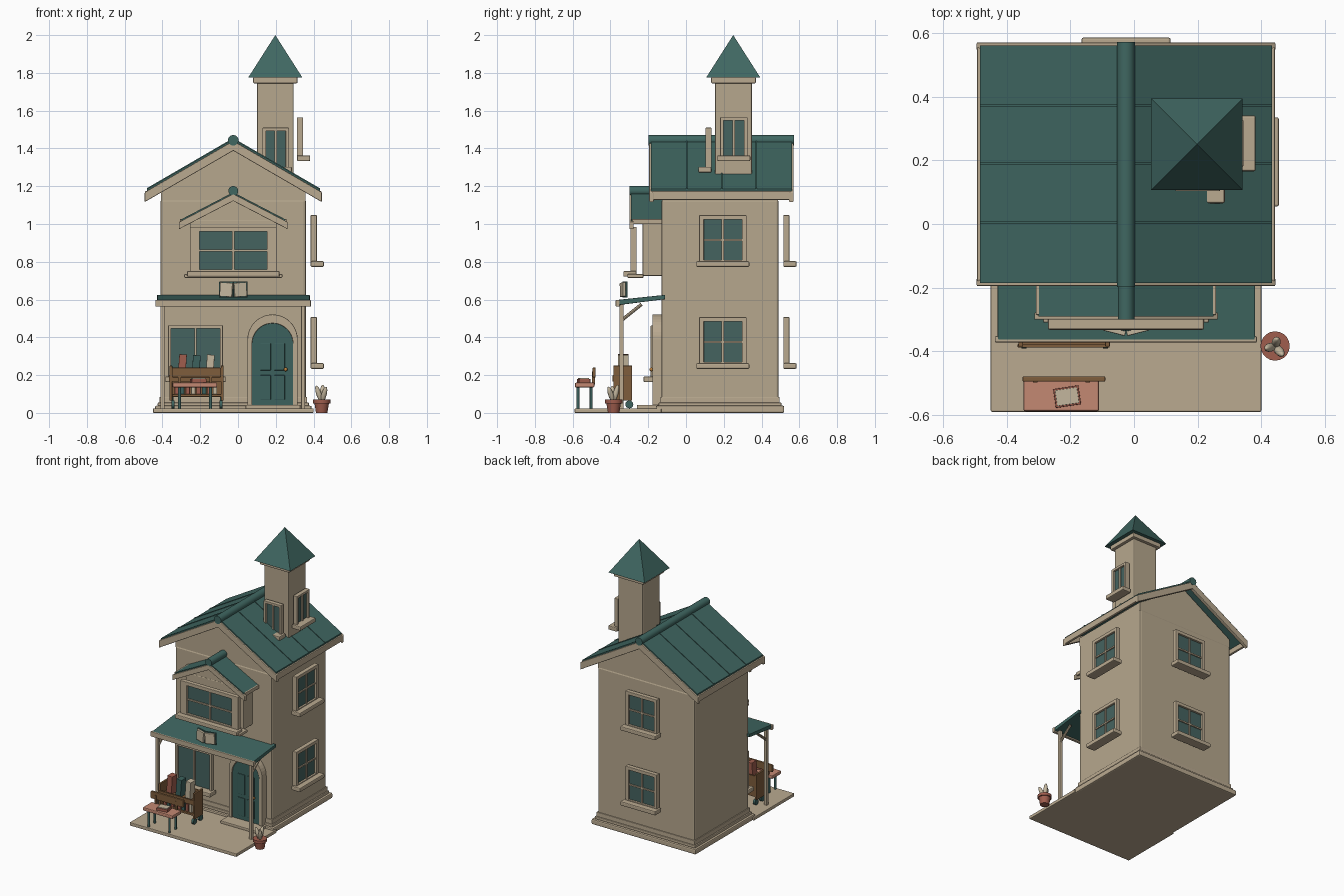
import bpy, bmesh, math
from mathutils import Vector, Matrix

cube = bpy.data.objects.get("Cube")
if cube:
    bpy.data.objects.remove(cube, do_unlink=True)


def material(name, rgb):
    m = bpy.data.materials.new(name)
    m.use_nodes = True
    m.diffuse_color = (*rgb, 1)
    m.node_tree.nodes["Principled BSDF"].inputs["Base Color"].default_value = (*rgb, 1)
    return m


WALL = material("warm beige", (0.47, 0.39, 0.27))
TRIM = material("sand trim", (0.49, 0.40, 0.28))
ROOF = material("roof teal", (0.05, 0.135, 0.12))
GLASS = material("window teal", (0.06, 0.125, 0.115))
DOOR = material("door teal", (0.045, 0.12, 0.11))
WOOD = material("brown wood", (0.21, 0.11, 0.045))
PINK = material("salmon", (0.55, 0.25, 0.17))
CLAY = material("terracotta", (0.35, 0.11, 0.075))
PAGE = material("cream", (0.55, 0.47, 0.34))
BRASS = material("brass", (0.5, 0.22, 0.05))


def finish(name, bm, mat, bevel=0, smooth=False):
    bmesh.ops.recalc_face_normals(bm, faces=bm.faces)
    me = bpy.data.meshes.new(name)
    bm.to_mesh(me)
    bm.free()
    ob = bpy.data.objects.new(name, me)
    bpy.context.collection.objects.link(ob)
    me.materials.append(mat)
    for p in me.polygons:
        p.use_smooth = smooth
    if bevel:
        mod = ob.modifiers.new("soft edges", "BEVEL")
        mod.width, mod.segments = bevel, 2
    return ob


def box(name, x, y, z, mat, bevel=0.003, rot=None):
    """Box from (min, max) ranges, optionally rotated about its centre."""
    bm = bmesh.new()
    bmesh.ops.create_cube(bm, size=1)
    bmesh.ops.scale(bm, vec=(x[1] - x[0], y[1] - y[0], z[1] - z[0]), verts=bm.verts)
    ob = finish(name, bm, mat, bevel)
    ob.location = [sum(r) / 2 for r in (x, y, z)]
    if rot:
        ob.rotation_euler = rot
    return ob


def prism(name, pts, start, end, mat, axis="Y", bevel=0):
    """Extrude a side profile along X (y, z points) or Y (x, z points)."""
    bm = bmesh.new()
    place = (lambda a, b: (a, start, b)) if axis == "Y" else (lambda a, b: (start, a, b))
    face = bm.faces.new([bm.verts.new(place(*p)) for p in pts])
    new = bmesh.ops.extrude_face_region(bm, geom=[face])["geom"]
    d = end - start
    bmesh.ops.translate(bm, vec=(0, d, 0) if axis == "Y" else (d, 0, 0),
                        verts=[v for v in new if isinstance(v, bmesh.types.BMVert)])
    return finish(name, bm, mat, bevel)


def rod(name, a, b, r1, r2, mat, sides=20):
    """Cylinder or cone between two points."""
    a, b = Vector(a), Vector(b)
    bm = bmesh.new()
    turn = (b - a).to_track_quat("Z", "Y").to_matrix().to_4x4()
    bmesh.ops.create_cone(bm, cap_ends=True, segments=sides, radius1=r1, radius2=r2,
                          depth=(b - a).length, matrix=Matrix.Translation((a + b) / 2) @ turn)
    ob = finish(name, bm, mat)
    if sides > 8:
        for p in ob.data.polygons:
            p.use_smooth = len(p.vertices) == 4
    return ob


def ball(name, loc, scale, mat, rot=(0, 0, 0)):
    bm = bmesh.new()
    bmesh.ops.create_uvsphere(bm, u_segments=16, v_segments=10, radius=1)
    ob = finish(name, bm, mat, smooth=True)
    ob.location, ob.scale, ob.rotation_euler = loc, scale, rot
    return ob


def chevron(half, apex, thick, slope):
    e = apex - half * slope
    return [(MID - half, e), (MID, apex), (MID + half, e),
            (MID + half, e - thick), (MID, apex - thick), (MID - half, e - thick)]


def window(name, loc, w, z0, z1, angle, rows=2, bar=0.024, side=None):
    """Two-column window; loc is the (x, y) of the middle of its back face."""
    side = side or bar
    h, d = w / 2, 0.032
    parts = [box(name + "_glass", (-h + .01, h - .01), (-.018, -.008), (z0 + .01, z1 - .01), GLASS, 0),
             box(name + "_mullion", (-.006, .006), (-.026, -.004), (z0, z1), TRIM, 0),
             box(name + "_sill", (-h - .015, h + .015), (-.07, 0), (z0 - .012, z0 + .018), TRIM, .006)]
    for s in (-1, 1):
        inner, outer = s * (h - side), s * h
        parts.append(box(name + "_jamb", sorted((inner, outer)), (-d, 0), (z0, z1), TRIM))
    for lo, hi in ((z0, z0 + bar), (z1 - bar, z1)):
        parts.append(box(name + "_rail", (-h, h), (-d, 0), (lo, hi), TRIM))
    if rows == 2:
        m = (z0 + z1) / 2
        parts.append(box(name + "_crossbar", (-h, h), (-.026, -.004), (m - .005, m + .005), TRIM, 0))
    turn = Matrix.Translation((*loc, 0)) @ Matrix.Rotation(angle, 4, "Z")
    for p in parts:
        p.matrix_world = turn @ Matrix.Translation(p.location)


MID = -0.025
RIGHT, BACK = math.pi / 2, math.pi

# House body, plinth and porch floor
box("house_body", (-.41, .36), (-.13, .49), (.03, 1.13), WALL, .012)
box("plinth", (-.44, .39), (-.16, .52), (0, .038), TRIM, .008)
box("plinth_step", (-.425, .375), (-.145, .505), (.036, .055), TRIM, .005)
box("skirting", (-.416, .366), (-.136, .496), (.05, .085), TRIM, .003)
box("porch_floor", (-.45, .40), (-.59, -.13), (0, .024), TRIM, .005)
box("door_step", (.04, .33), (-.26, -.13), (.02, .042), TRIM, .005)
prism("gable_wall", [(-.408, 1.12), (-.408, 1.18), (MID, 1.41), (.358, 1.18), (.358, 1.12)], -.127, .487, WALL)

# Main roof with seams, bargeboards, eaves and ridge
prism("main_roof", chevron(.458, 1.45, .025, .58), -.185, .56, ROOF)
for y in (.005, .19, .372):
    prism("roof_seam", chevron(.458, 1.455, .01, .58), y - .004, y + .004, ROOF)
for y in (-.195, .545):
    prism("bargeboard", chevron(.469, 1.44, .052, .58), y, y + .025, TRIM, bevel=.004)
for s in (-1, 1):
    x = MID + s * .459
    box("eave_board", (x - .009, x + .009), (-.18, .555), (1.128, 1.174), TRIM, .005)
rod("ridge_roll", (MID, -.198, 1.443), (MID, .572, 1.443), .028, .028, ROOF)

# Turret
box("turret", (.1, .295), (.153, .35), (1.2, 1.75), WALL, .008)
box("turret_cornice", (.08, .315), (.133, .37), (1.745, 1.777), TRIM, .005)
bm = bmesh.new()
bmesh.ops.create_cone(bm, cap_ends=True, segments=4, radius1=.1435 * math.sqrt(2), radius2=0, depth=.225,
                      matrix=Matrix.Translation((.1975, .25, 1.8875)) @ Matrix.Rotation(math.pi / 4, 4, "Z"))
finish("turret_roof", bm, ROOF)
window("turret_front_window", (.2, .135), .14, 1.285, 1.51, 0, 1, .018)
window("turret_side_window", (.312, .253), .145, 1.345, 1.565, RIGHT, 1, .018)

# Side and rear windows
for z in (.245, .785):
    window("side_window", (.385, .195), .25, z, z + .262, RIGHT)
    window("rear_window", (MID, .515), .25, z, z + .262, BACK)

# Projecting bay
box("bay_body", (-.255, .205), (-.23, -.12), (.725, 1.02), WALL, .005)
prism("bay_gable", [(-.255, 1.0), (-.255, 1.02), (MID, 1.14), (.205, 1.02), (.205, 1.0)], -.228, -.12, WALL)
prism("bay_roof", chevron(.275, 1.168, .02, .52), -.29, -.12, ROOF)
prism("bay_bargeboard", chevron(.288, 1.16, .038, .52), -.3, -.278, TRIM, bevel=.003)
for s in (-1, 1):
    x = MID + s * .276
    box("bay_eave_board", (x - .007, x + .007), (-.285, -.12), (1.0, 1.026), TRIM)
rod("bay_ridge_roll", (MID, -.3, 1.175), (MID, -.12, 1.175), .026, .026, ROOF)
window("bay_window", (MID, -.262), .46, .733, .985, 0, 2, .026, .052)
box("bay_ledge", (-.285, .235), (-.31, -.225), (.715, .735), TRIM, .005)

# Porch awning, posts and braces
prism("awning", [(-.365, .57), (-.11, .602), (-.11, .625), (-.365, .598)], -.428, .38, ROOF, "X", .003)
box("awning_fascia", (-.437, .386), (-.372, -.352), (.562, .598), TRIM, .004)
for x in (-.4, .345):
    box("porch_post", (x - .011, x + .011), (-.352, -.33), (.02, .575), TRIM)
    rod("post_brace", (x, -.335, .495), (x, -.235, .575), .009, .009, TRIM, 8)

# Open book sign
for s in (-1, 1):
    x = MID + s * .037
    box("sign_cover", (x - .038, x + .038), (-.328, -.318), (.61, .695), DOOR, .002, (0, 0, s * .25))
    box("sign_pages", (x - .034, x + .034), (-.343, -.327), (.615, .69), PAGE, .003, (0, s * -.06, s * .25))


# Arched door
def arch(cx, r, base, spring):
    arc = [(cx + r * math.cos(a * math.pi / 20), spring + r * math.sin(a * math.pi / 20)) for a in range(21)]
    return [(cx + r, base)] + arc + [(cx - r, base)]


CX = .183
prism("door_surround", arch(CX, .133, .04, .388) + arch(CX, .108, .04, .366)[::-1], -.178, -.125, TRIM, bevel=.004)
prism("door", arch(CX, .109, .042, .366), -.168, -.125, DOOR)
for z in ((.07, .2), (.225, .37)):
    for s in (-1, 1):
        c = CX + s * .037
        box("door_panel", (c - .028, c + .028), (-.174, -.167), z, DOOR, .003)
ball("door_knob", (.252, -.183, .23), (.01, .01, .01), BRASS)

# Shop window
window("shop_window", (-.225, -.155), .29, .175, .463, 0, 1, .016)

# Book cart with books on two levels
for x in (-.363, -.091):
    box("cart_side", (x, x + .015), (-.385, -.285), (.065, .25), WOOD)
for z in (.085, .165):
    box("cart_shelf", (-.355, -.085), (-.38, -.29), (z, z + .014), WOOD, .002)
box("cart_back", (-.355, -.085), (-.295, -.285), (.085, .235), WOOD, .002)
box("cart_lip", (-.365, -.077), (-.388, -.376), (.165, .2), WOOD, .002)
for x in (-.345, -.09):
    for y in (-.37, -.3):
        rod("cart_wheel", (x - .008, y, .045), (x + .008, y, .045), .021, .021, DOOR, 16)
        box("wheel_fork", (x - .004, x + .004), (y - .005, y + .005), (.045, .09), DOOR, 0)
for x, mat, h in ((-.295, CLAY, .31), (-.222, DOOR, .305), (-.148, PAGE, .308)):
    box("upper_book", (x - .02, x + .02), (-.36, -.305), (.18, h), mat, .002, (0, .07, 0))
for i in range(8):
    x = -.335 + i * .029
    box("lower_book", (x, x + .022), (-.37, -.305), (.098, .15 + .006 * (i % 3)), (CLAY, DOOR, CLAY, PAGE)[i % 4], .002)

# Bench with an open book
box("bench_seat", (-.347, -.11), (-.588, -.485), (.135, .16), PINK, .006)
box("bench_back", (-.35, -.09), (-.495, -.478), (.188, .24), WOOD, .004)
for x in (-.31, -.145):
    for y in (-.572, -.502):
        rod("bench_leg", (x, y, .02), (x, y, .14), .008, .008, DOOR, 10)
    box("back_support", (x - .007, x + .007), (-.497, -.483), (.15, .22), WOOD, 0)
for name, k, z, mat in (("bench_book_cover", 0, (.16, .18), CLAY), ("bench_book_page", .005, (.178, .185), PAGE)):
    box(name, (-.25 + k, -.17 - k), (-.572 + k, -.512 - k), z, mat, .002, (0, 0, .15))

# Potted plant
PX, PY = .443, -.383
rod("pot", (PX, PY, 0), (PX, PY, .055), .03, .039, CLAY)
rod("pot_rim", (PX, PY, .05), (PX, PY, .07), .046, .046, CLAY)
for i, (lean, turn) in enumerate(((.25, 1.3), (.32, 3.4), (.4, 5.4))):
    dx, dy = math.sin(lean) * math.cos(turn), math.sin(lean) * math.sin(turn)
    ball("leaf", (PX + dx * .05, PY + dy * .05, .105 - i * .004), (.014, .014, .045), PAGE, (0, lean, turn))
